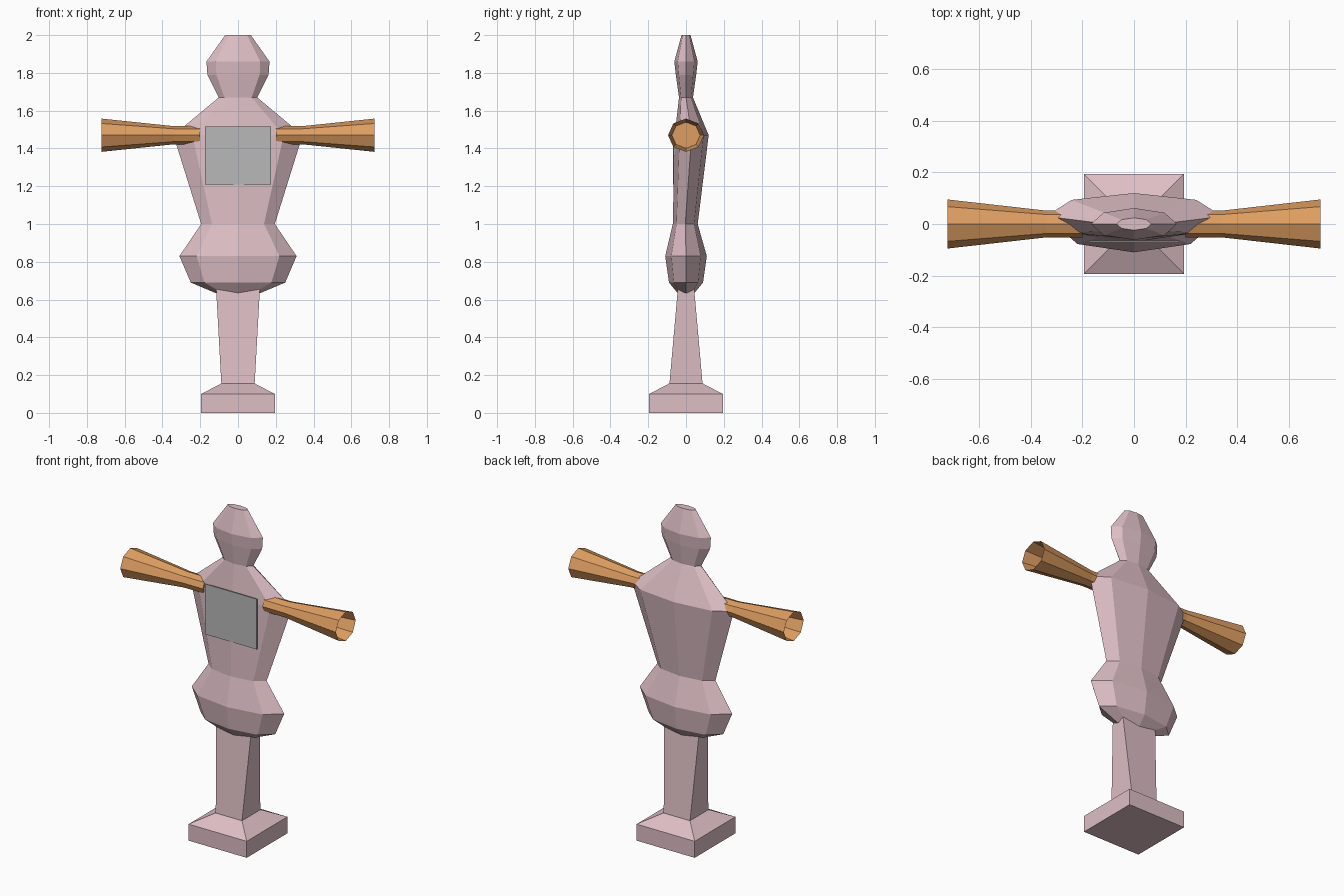
import bpy, bmesh, math

if "Cube" in bpy.data.objects:
    bpy.data.objects.remove(bpy.data.objects["Cube"], do_unlink=True)


def material(name, rgb):
    m = bpy.data.materials.new(name)
    m.use_nodes = True
    m.diffuse_color = (*rgb, 1)
    m.node_tree.nodes["Principled BSDF"].inputs["Base Color"].default_value = (*rgb, 1)
    return m


PINK = material("dusty pink", (0.73, 0.52, 0.56))
TAN = material("tan wood", (0.73, 0.34, 0.12))
GREY = material("plate grey", (0.48, 0.48, 0.48))


def loft(name, rings, mat, cap_start=True, cap_end=True):
    """Skin a list of matching point loops into one flat-shaded object."""
    bm = bmesh.new()
    loops = [[bm.verts.new(p) for p in ring] for ring in rings]
    n = len(loops[0])
    for a, b in zip(loops, loops[1:]):
        for i in range(n):
            j = (i + 1) % n
            bm.faces.new((a[i], a[j], b[j], b[i]))
    if cap_start:
        bm.faces.new(loops[0][::-1])
    if cap_end:
        bm.faces.new(loops[-1])
    bmesh.ops.recalc_face_normals(bm, faces=bm.faces)
    me = bpy.data.meshes.new(name)
    bm.to_mesh(me)
    bm.free()
    me.materials.append(mat)
    ob = bpy.data.objects.new(name, me)
    bpy.context.collection.objects.link(ob)
    return ob


def square(z, hx, hy):
    return [(-hx, -hy, z), (hx, -hy, z), (hx, hy, z), (-hx, hy, z)]


def oval(z, hx, y0, y1):
    """Eight-sided ring with corners on the axes."""
    cy, hy = (y0 + y1) / 2, (y1 - y0) / 2
    return [(hx * math.cos(a), cy + hy * math.sin(a), z)
            for a in (i * math.pi / 4 for i in range(8))]


def arm_ring(x, r):
    return [(x, r * 1.08 * math.cos(a), 1.47 + r * math.sin(a))
            for a in (i * math.pi / 4 for i in range(8))]


# Stand: square foot with sloped top, then a tapering post
loft("foot", [square(0, .195, .195), square(.1, .195, .195), square(.155, .09, .09)], PINK)
loft("post", [square(.15, .088, .088), square(.66, .116, .043)], PINK)

# Hips, torso, neck and head as one skin: z, half width, front y, back y
profile = [
    (.635, .12, -.045, .045),
    (.69, .25, -.09, .09),
    (.83, .31, -.11, .11),
    (1.0, .195, -.07, .062),
    (1.47, .342, -.06, .12),
    (1.67, .102, -.037, .037),
    (1.79, .162, -.054, .054),
    (1.86, .167, -.062, .062),
    (2.0, .068, -.024, .024),
]
loft("body", [oval(*p) for p in profile], PINK)

# Flaring hollow arms, closed off part way inside
for side, sx in (("left", 1), ("right", -1)):
    loft(side + "_arm",
         [arm_ring(sx * .2, .048), arm_ring(sx * .34, .048),
          arm_ring(sx * .723, .088), arm_ring(sx * .56, .069)], TAN)

# Chest plate
plate = [square(z, .174, .003) for z in (1.21, 1.515)]
loft("chest_plate", plate, GREY).location = (0, -.067, 0)
